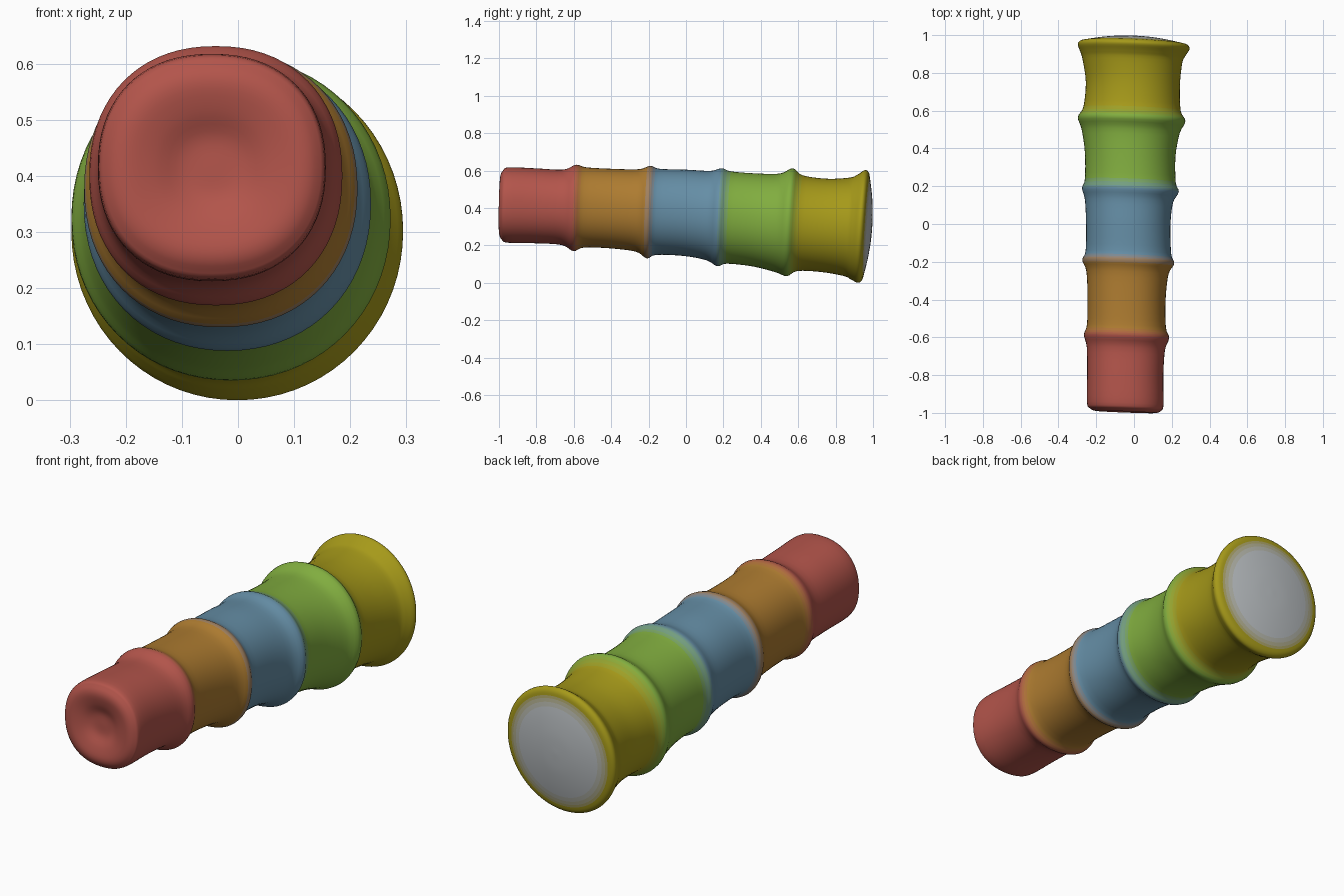
import bpy, bmesh
from math import cos, sin, pi

if "Cube" in bpy.data.objects:
    bpy.data.objects.remove(bpy.data.objects["Cube"])

N = 72      # segments around
SUB = 4     # interpolated rows per span

# Cross-section stations along the tube: y, left x, right x, bottom z, top z
side = [
    (-0.982, -0.235, 0.143, 0.232, 0.600),
    (-0.95, -0.249, 0.156, 0.214, 0.617),
    (-0.80, -0.248, 0.155, 0.211, 0.611),
    (-0.66, -0.250, 0.164, 0.202, 0.605),
    (-0.595, -0.265, 0.186, 0.169, 0.631),
    (-0.54, -0.249, 0.169, 0.188, 0.617),
    (-0.40, -0.246, 0.167, 0.184, 0.609),
    (-0.26, -0.252, 0.182, 0.166, 0.607),
    (-0.20, -0.274, 0.213, 0.130, 0.625),
    (-0.15, -0.256, 0.197, 0.149, 0.609),
    (0.0, -0.254, 0.193, 0.143, 0.604),
    (0.12, -0.260, 0.206, 0.120, 0.598),
    (0.18, -0.275, 0.237, 0.088, 0.612),
    (0.23, -0.260, 0.221, 0.102, 0.595),
    (0.37, -0.260, 0.220, 0.087, 0.584),
    (0.49, -0.277, 0.242, 0.057, 0.584),
    (0.555, -0.297, 0.272, 0.035, 0.612),
    (0.61, -0.268, 0.247, 0.063, 0.574),
    (0.74, -0.255, 0.243, 0.057, 0.556),
    (0.86, -0.272, 0.255, 0.036, 0.562),
    (0.90, -0.284, 0.272, 0.017, 0.578),
    (0.937, -0.297, 0.294, 0.000, 0.602),
    (0.958, -0.287, 0.284, 0.012, 0.590),
]


# Caps are shrunken copies of an end section: (scale, y)
def cap(base, steps):
    out = []
    for s, y in steps:
        cx, cz = (base[1] + base[2]) / 2, (base[3] + base[4]) / 2
        rx, rz = (base[2] - base[1]) / 2 * s, (base[4] - base[3]) / 2 * s
        out.append((y, cx - rx, cx + rx, cz - rz, cz + rz))
    return out


front = cap(side[0], [(0.02, -0.963), (0.28, -0.965), (0.55, -0.985), (0.82, -0.995)])
back = cap(side[-1], [(0.88, 0.967), (0.6, 0.982), (0.3, 0.992), (0.02, 0.995)])
stations = front + side + back


def spline(a, b, c, d, t):
    return tuple(q + t / 2 * (r - p + t * (2 * p - 5 * q + 4 * r - s + t * (3 * (q - r) + s - p)))
                 for p, q, r, s in zip(a, b, c, d))


rows = []
for i in range(len(stations) - 1):
    p = [stations[min(max(k, 0), len(stations) - 1)] for k in range(i - 1, i + 3)]
    rows += [spline(*p, j / SUB) for j in range(SUB)]
rows.append(stations[-1])

# Segment colours, each fading briefly into the next
colours = [(0.45, 0.09, 0.07), (0.42, 0.20, 0.03), (0.13, 0.27, 0.38),
           (0.22, 0.42, 0.05), (0.38, 0.32, 0.01), (0.50, 0.53, 0.55)]
names = ["red", "orange", "blue", "green", "yellow", "grey"]
borders = [-0.575, -0.185, 0.20, 0.585, 0.970]
widths = [0.03, 0.03, 0.03, 0.03, 0.008]
STEPS = 4   # shades per colour interval


def shade_index(y):
    v = 0
    for b, w in zip(borders, widths):
        v += min(max((y - b + w) / (2 * w), 0), 1)
    return round(v * STEPS)


def power(v, e):
    return (1 if v >= 0 else -1) * abs(v) ** e


# Continuous ribbed tube body
bm = bmesh.new()
rings = []
for y, xl, xr, zb, zt in rows:
    e = 2 / (2.25 - 0.12 * (y + 1))          # slightly squared at the narrow end
    tilt = 0.012 + 0.012 * (y + 1)           # rings lean back at the top
    ring = []
    for k in range(N):
        a = 2 * pi * k / N
        u, w = power(cos(a), e), power(sin(a), e)
        x = (xl + xr) / 2 + (xr - xl) / 2 * u
        z = (zb + zt) / 2 + (zt - zb) / 2 * w
        rel_z, rel_x = (z - (zb + zt) / 2) / 0.28, (x - (xl + xr) / 2) / 0.26
        ring.append(bm.verts.new((x, y + tilt * 0.5 * rel_z - 0.01 * rel_x, z)))
    rings.append(ring)
for i in range(len(rings) - 1):
    m = shade_index((rows[i][0] + rows[i + 1][0]) / 2)
    for k in range(N):
        n = (k + 1) % N
        f = bm.faces.new((rings[i][k], rings[i][n], rings[i + 1][n], rings[i + 1][k]))
        f.material_index = m
bm.faces.new(rings[0])
last = bm.faces.new(rings[-1])
last.material_index = STEPS * (len(colours) - 1)
for f in bm.faces:
    f.smooth = True
bmesh.ops.recalc_face_normals(bm, faces=bm.faces)
mesh = bpy.data.meshes.new("ribbed_tube")
bm.to_mesh(mesh)
bm.free()

for i in range(STEPS * (len(colours) - 1) + 1):
    k, t = divmod(i, STEPS)
    c0, c1 = colours[k], colours[min(k + 1, len(colours) - 1)]
    mat = bpy.data.materials.new(names[k] + ("" if t == 0 else f"_fade_{t}"))
    mat.diffuse_color = (*[p + (q - p) * t / STEPS for p, q in zip(c0, c1)], 1)
    mat.use_nodes = True
    mat.node_tree.nodes["Principled BSDF"].inputs["Base Color"].default_value = mat.diffuse_color
    mesh.materials.append(mat)

bpy.context.collection.objects.link(bpy.data.objects.new("ribbed_tube", mesh))
